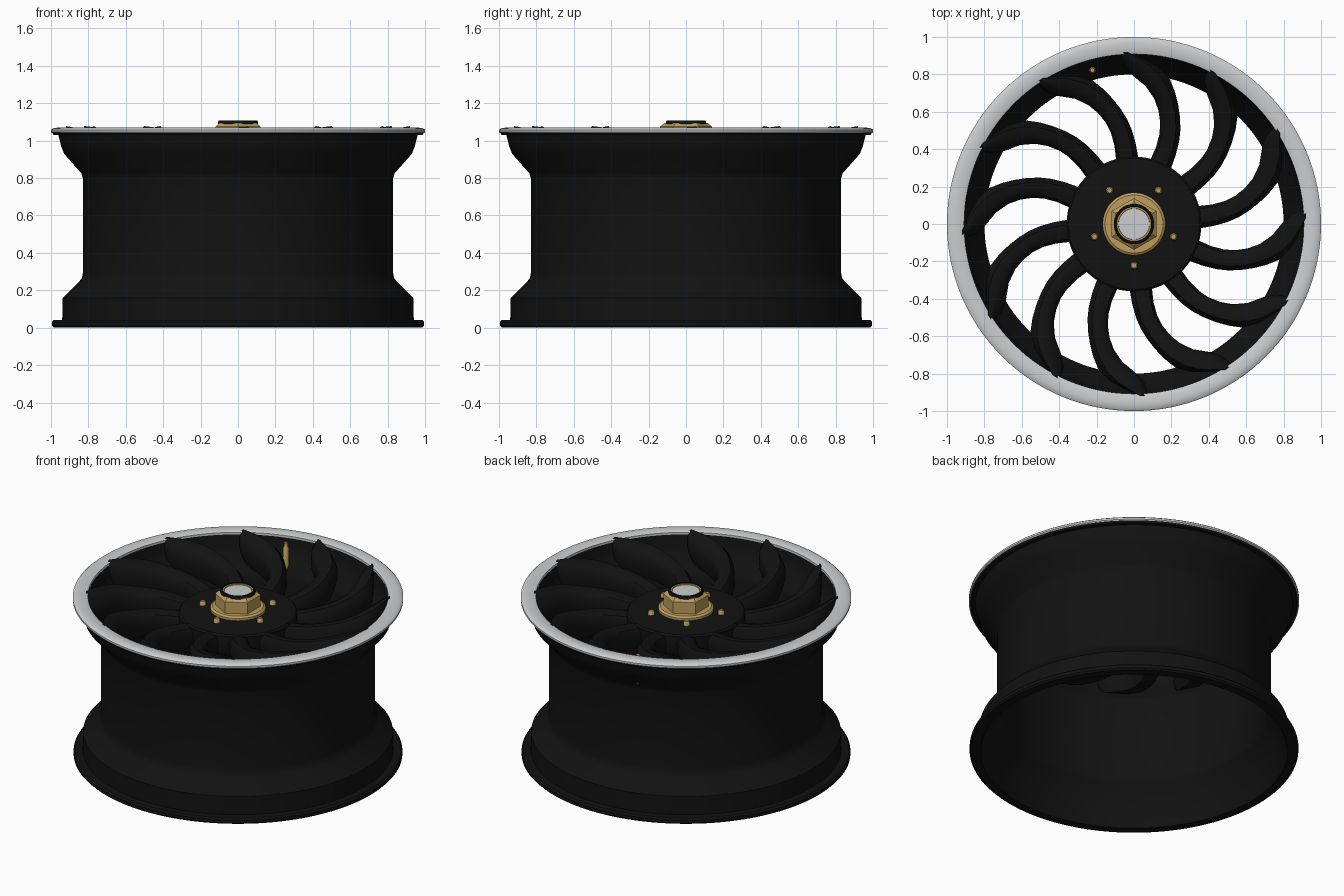
import bpy, bmesh, math
from math import radians, cos, sin, pi


def material(name, rgb):
    m = bpy.data.materials.new(name)
    m.diffuse_color = (*rgb, 1)
    return m


BLACK = material("satin black", (0.006, 0.006, 0.006))
SILVER = material("polished silver", (0.60, 0.61, 0.62))
GOLD = material("brass gold", (0.52, 0.34, 0.11))


def finish(name, bm, mat, angle=35):
    bmesh.ops.remove_doubles(bm, verts=bm.verts, dist=1e-5)
    bmesh.ops.recalc_face_normals(bm, faces=bm.faces)
    me = bpy.data.meshes.new(name)
    bm.to_mesh(me)
    bm.free()
    me.materials.append(mat)
    me.shade_smooth()
    me.set_sharp_from_angle(angle=radians(angle))
    ob = bpy.data.objects.new(name, me)
    bpy.context.collection.objects.link(ob)
    return ob


def lathe(name, profile, mat, segs=128, closed=False, turn=0.0, at=(0, 0)):
    """Spin an (r, z) profile round a vertical axis."""
    bm = bmesh.new()
    rings = []
    for i in range(segs):
        a = turn + 2 * pi * i / segs
        rings.append([bm.verts.new((at[0] + r * cos(a), at[1] + r * sin(a), z)) for r, z in profile])
    n = len(profile)
    for i in range(segs):
        p, q = rings[i], rings[(i + 1) % segs]
        for j in range(n if closed else n - 1):
            k = (j + 1) % n
            r0, r1 = profile[j][0], profile[k][0]
            if r0 == 0 and r1 == 0:
                continue
            if r0 == 0:
                bm.faces.new((p[j], p[k], q[k]))
            elif r1 == 0:
                bm.faces.new((p[j], p[k], q[j]))
            else:
                bm.faces.new((p[j], p[k], q[k], q[j]))
    return finish(name, bm, mat)


# Barrel: outer wall, bottom flange and inner wall
lathe("rim_barrel", [
    (0.985, 0.0), (0.995, 0.01), (0.995, 0.03), (0.985, 0.04), (0.94, 0.04),
    (0.937, 0.16), (0.85, 0.245), (0.835, 0.265), (0.83, 0.29), (0.83, 0.80),
    (0.837, 0.825), (0.93, 0.93), (0.945, 0.97), (0.96, 1.03), (0.985, 1.03),
    (0.995, 1.045), (0.912, 1.06), (0.902, 1.0), (0.885, 0.93), (0.81, 0.85),
    (0.80, 0.82), (0.80, 0.28), (0.81, 0.25), (0.90, 0.15), (0.92, 0.02),
    (0.93, 0.0)], BLACK, closed=True)

# Polished outer lip
lathe("rim_lip", [
    (0.908, 1.05), (0.908, 1.064), (0.915, 1.068), (0.965, 1.070), (0.99, 1.066),
    (1.0, 1.058), (1.0, 1.046), (0.994, 1.04)], SILVER, closed=True)

# Central hub disc
lathe("hub", [
    (0, 0.80), (0.32, 0.80), (0.35, 0.83), (0.36, 0.86), (0.36, 0.955),
    (0.35, 0.965), (0.20, 0.975), (0, 0.975)], BLACK)

# Curved spoke stations: radius, angle, half angle, bottom z, top z
STATIONS = [
    (0.30, 96.0, 10.5, 0.82, 0.950), (0.36, 96.0, 9.5, 0.82, 0.960),
    (0.43, 96.4, 7.6, 0.825, 0.970), (0.50, 97.7, 6.5, 0.83, 0.980),
    (0.56, 99.6, 5.9, 0.835, 0.990), (0.62, 102.2, 5.6, 0.84, 1.0),
    (0.68, 105.3, 5.6, 0.845, 1.012), (0.74, 109.0, 6.2, 0.855, 1.028),
    (0.80, 113.6, 7.4, 0.87, 1.045), (0.85, 117.5, 6.2, 0.89, 1.060),
    (0.885, 120.5, 3.8, 0.92, 1.072), (0.92, 123.0, 1.4, 0.95, 1.078)]
# Cross-section: side position (-1..1) and height (0..1)
SECTION = [(-0.75, 0), (-1, 0.3), (-1, 0.72), (-0.55, 0.97), (0.1, 1.0), (0.75, 0.9), (1, 0.7), (1, 0.3), (0.75, 0)]


def spoke(name, turn):
    bm = bmesh.new()
    rows = []
    for r, a, w, z0, z1 in STATIONS:
        row = []
        for s, h in SECTION:
            t = radians(a + s * w + turn)
            row.append(bm.verts.new((r * cos(t), r * sin(t), z0 + h * (z1 - z0))))
        rows.append(row)
    n = len(SECTION)
    for p, q in zip(rows, rows[1:]):
        for j in range(n):
            k = (j + 1) % n
            bm.faces.new((p[j], p[k], q[k], q[j]))
    bm.faces.new(rows[0])
    bm.faces.new(rows[-1])
    return finish(name, bm, BLACK, 40)


for i in range(12):
    spoke(f"spoke_{i + 1}", 30 * i)

# Centre lock: round flange, chamfered hex nut, black collar, ring and cap
lathe("nut_flange", [(0, 0.97), (0.168, 0.97), (0.168, 0.99), (0.155, 1.0), (0, 1.0)], GOLD, segs=64)
lathe("hex_nut", [(0, 0.995), (0.138, 0.995), (0.138, 1.075), (0.115, 1.095), (0, 1.095)],
      GOLD, segs=6, turn=pi / 2)
lathe("nut_collar", [(0.09, 1.09), (0.108, 1.09), (0.108, 1.10), (0.103, 1.108), (0.094, 1.108), (0.09, 1.10)],
      BLACK, segs=64, closed=True)
lathe("nut_ring", [(0.08, 1.09), (0.093, 1.09), (0.092, 1.104), (0.084, 1.104)], GOLD, segs=64, closed=True)
lathe("centre_cap", [(0, 1.09), (0.083, 1.09), (0.083, 1.098), (0, 1.10)], SILVER, segs=64)

# Five drive pins round the nut
for i in range(5):
    a = radians(-90 + 72 * i)
    lathe(f"drive_pin_{i + 1}", [(0, 0.96), (0.02, 0.96), (0.02, 0.99), (0.013, 1.0), (0, 1.0)],
          GOLD, segs=16, at=(0.222 * cos(a), 0.222 * sin(a)))

# Valve stem beside the barrel wall
lathe("valve_stem", [(0, 0.86), (0.018, 0.86), (0.018, 1.01), (0.012, 1.02), (0.012, 1.045), (0, 1.05)],
      GOLD, segs=16, at=(-0.222, 0.822))
